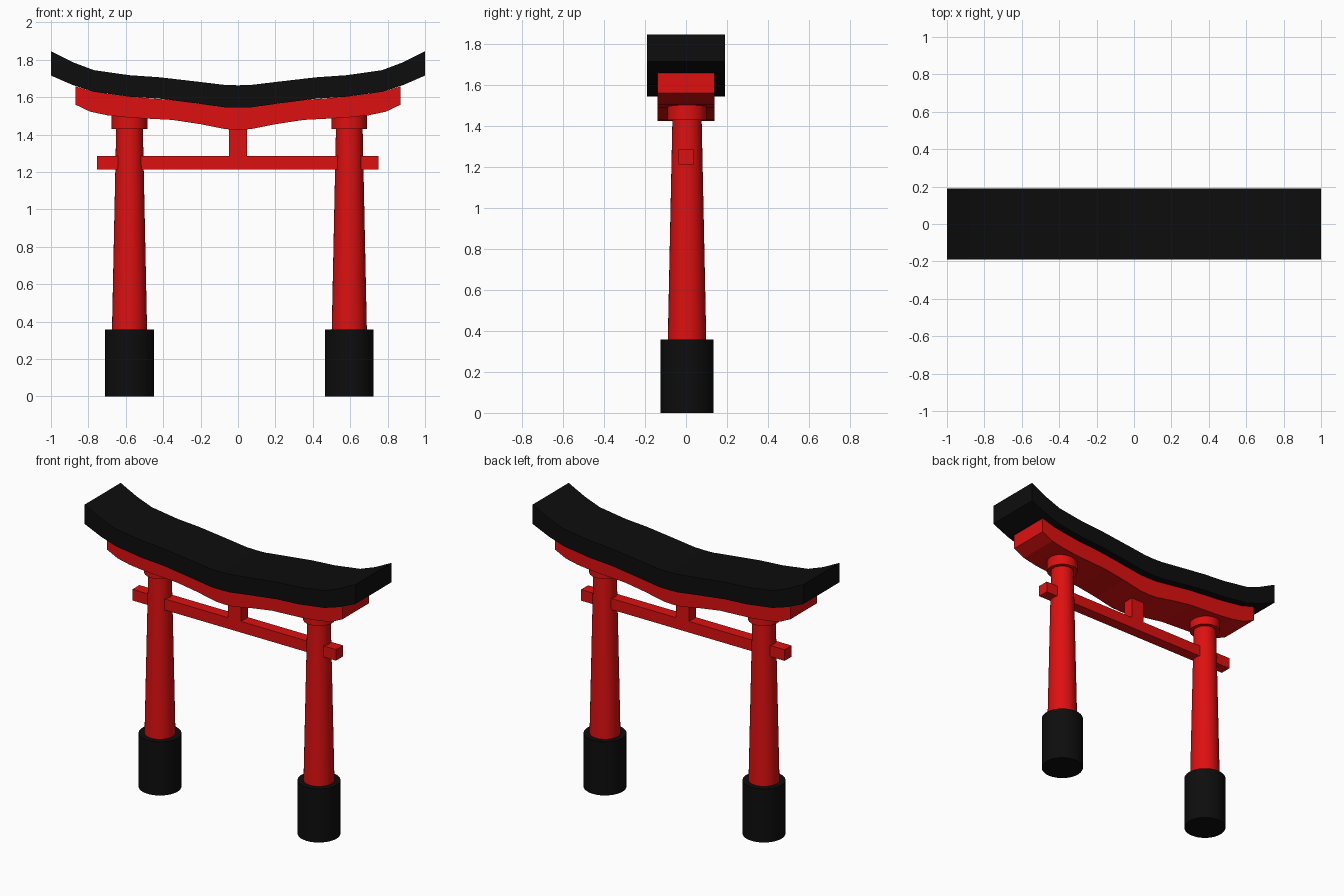
import bpy, bmesh, math

if "Cube" in bpy.data.objects:
    bpy.data.objects.remove(bpy.data.objects["Cube"])


def material(name, rgb):
    m = bpy.data.materials.new(name)
    m.diffuse_color = (*rgb, 1)
    m.use_nodes = True
    m.node_tree.nodes["Principled BSDF"].inputs["Base Color"].default_value = m.diffuse_color
    return m


RED = material("red_lacquer", (0.73, 0.005, 0.005))
BLACK = material("black_lacquer", (0.004, 0.004, 0.004))


def finish(name, bm, mat):
    bmesh.ops.recalc_face_normals(bm, faces=bm.faces)
    me = bpy.data.meshes.new(name)
    bm.to_mesh(me)
    bm.free()
    me.materials.append(mat)
    ob = bpy.data.objects.new(name, me)
    bpy.context.collection.objects.link(ob)
    return ob


def box(name, x0, x1, y, z0, z1, mat):
    bm = bmesh.new()
    bmesh.ops.create_cube(bm, size=1)
    bmesh.ops.scale(bm, vec=(x1 - x0, 2 * y, z1 - z0), verts=bm.verts)
    bmesh.ops.translate(bm, vec=((x0 + x1) / 2, 0, (z0 + z1) / 2), verts=bm.verts)
    return finish(name, bm, mat)


def drum(name, x, r0, r1, z0, z1, mat):
    bm = bmesh.new()
    bmesh.ops.create_cone(bm, cap_ends=True, segments=32, radius1=r0, radius2=r1, depth=z1 - z0)
    bmesh.ops.translate(bm, vec=(x, 0.005, (z0 + z1) / 2), verts=bm.verts)
    ob = finish(name, bm, mat)
    bpy.ops.object.select_all(action='DESELECT')
    ob.select_set(True)
    bpy.context.view_layer.objects.active = ob
    bpy.ops.object.shade_smooth_by_angle(angle=math.radians(40))
    return ob


def curved_beam(name, half, y, mat):
    # half: (x, bottom z, top z) from the middle outwards, mirrored over x
    spine = [(-x, b, t) for x, b, t in reversed(half[1:])] + half
    bm = bmesh.new()
    rings = [[bm.verts.new((x, sy, z)) for sy, z in ((-y, b), (y, b), (y, t), (-y, t))]
             for x, b, t in spine]
    for a, c in zip(rings, rings[1:]):
        for i in range(4):
            j = (i + 1) % 4
            bm.faces.new((a[i], a[j], c[j], c[i]))
    bm.faces.new(rings[0])
    bm.faces.new(rings[-1])
    return finish(name, bm, mat)


# Upswept black roof beam
curved_beam("roof_beam", [
    (0, 1.543, 1.663), (0.07, 1.545, 1.665), (0.22, 1.566, 1.683), (0.42, 1.592, 1.706),
    (0.58, 1.602, 1.717), (0.77, 1.628, 1.744), (0.88, 1.663, 1.785), (1.0, 1.715, 1.845)], 0.19, BLACK)

# Red beam hugging the roof underside
curved_beam("upper_beam", [
    (0, 1.425, 1.543), (0.07, 1.429, 1.545), (0.2, 1.455, 1.563), (0.35, 1.478, 1.584),
    (0.58, 1.49, 1.602), (0.7, 1.503, 1.618), (0.79, 1.522, 1.634), (0.87, 1.56, 1.657)], 0.14, RED)

# Tie beam and centre strut
box("tie_beam", -0.755, 0.75, 0.037, 1.212, 1.286, RED)
box("centre_strut", -0.048, 0.048, 0.037, 1.286, 1.45, RED)

# Pillars: black foot, tapered shaft, collar
for side, x in (("left", -0.58), ("right", 0.595)):
    drum(side + "_foot", x, 0.13, 0.13, 0, 0.358, BLACK)
    drum(side + "_shaft", x, 0.095, 0.071, 0.3, 1.45, RED)
    drum(side + "_collar", x, 0.096, 0.096, 1.43, 1.51, RED)
